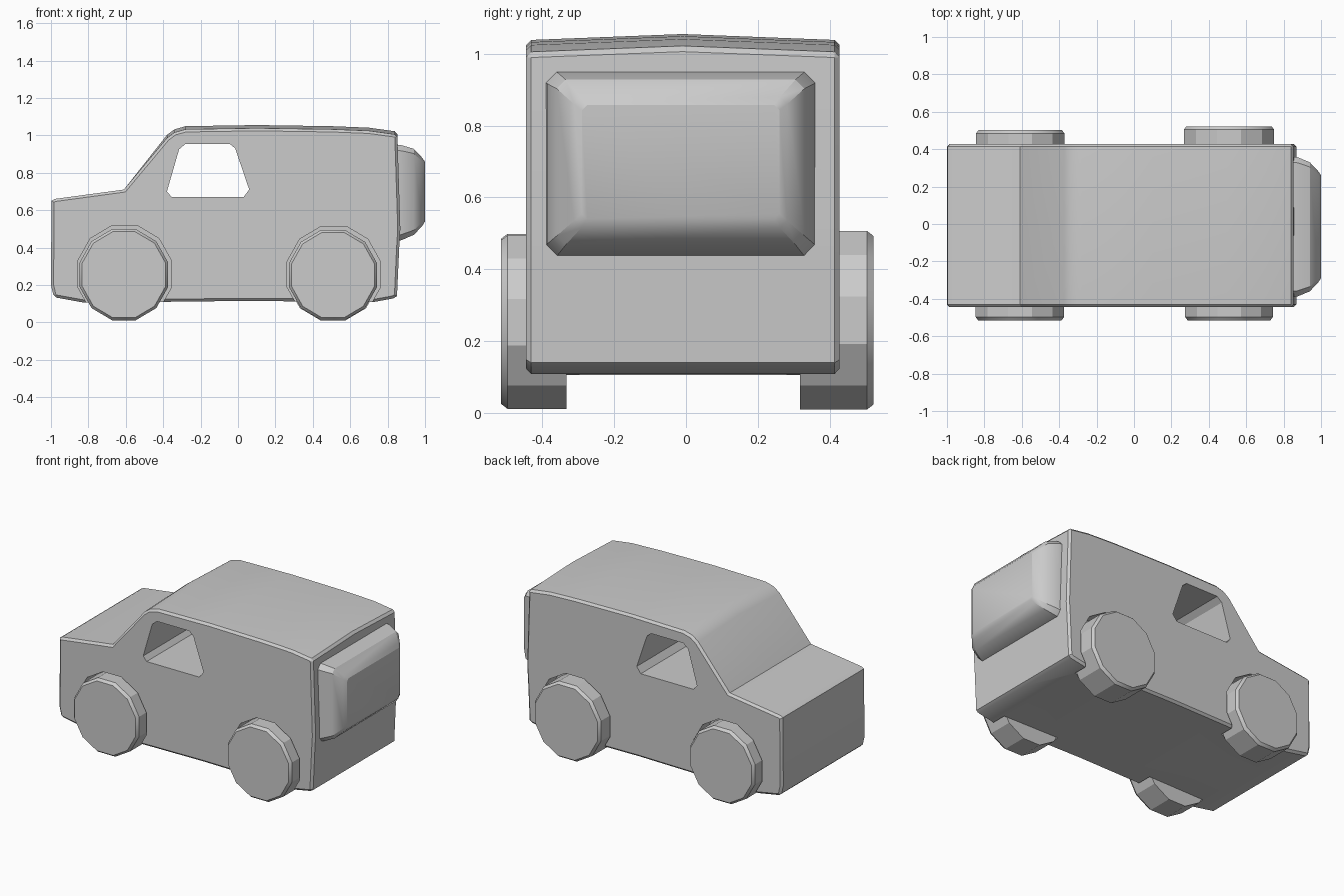
import bpy, bmesh
from math import sin, cos, pi, radians

if "Cube" in bpy.data.objects:
    bpy.data.objects.remove(bpy.data.objects["Cube"])


def loft(name, rings):
    """Closed solid skinned through rings of equal point count."""
    bm = bmesh.new()
    loops = [[bm.verts.new(p) for p in ring] for ring in rings]
    n = len(loops[0])
    for a, b in zip(loops, loops[1:]):
        for i in range(n):
            j = (i + 1) % n
            bm.faces.new((a[i], a[j], b[j], b[i]))
    bm.faces.new(loops[0])
    bm.faces.new(loops[-1])
    bmesh.ops.recalc_face_normals(bm, faces=bm.faces)
    mesh = bpy.data.meshes.new(name)
    bm.to_mesh(mesh)
    bm.free()
    obj = bpy.data.objects.new(name, mesh)
    bpy.context.collection.objects.link(obj)
    return obj


def section(profile, y):
    return [(x, y, z) for x, z in profile]


def disc(cx, cz, r, sides=12):
    """Polygon with a flat side at the bottom."""
    return [(cx + r * cos((i + 0.5) * 2 * pi / sides),
             cz + r * 1.03 * sin((i + 0.5) * 2 * pi / sides)) for i in range(sides)]


def activate(obj):
    bpy.ops.object.select_all(action='DESELECT')
    obj.select_set(True)
    bpy.context.view_layer.objects.active = obj


def smooth(obj):
    activate(obj)
    bpy.ops.object.shade_smooth_by_angle(angle=radians(28))


def cut(obj, cutter):
    mod = obj.modifiers.new("cut", 'BOOLEAN')
    mod.operation = 'DIFFERENCE'
    mod.solver = 'EXACT'
    mod.object = cutter
    activate(obj)
    bpy.ops.object.modifier_apply(modifier=mod.name)
    bpy.data.objects.remove(cutter)


# Body: side profile with a slightly crowned roof along the centre line
profile = [(-0.985, 0.135), (-1.0, 0.2), (-0.997, 0.65), (-0.98, 0.66), (-0.61, 0.71),
           (-0.38, 0.985), (-0.34, 1.015), (-0.28, 1.032), (0.1, 1.038), (0.5, 1.032),
           (0.7, 1.024), (0.852, 1.003), (0.868, 0.5), (0.862, 0.4), (0.85, 0.14),
           (0.83, 0.128), (0.72, 0.108), (0.05, 0.115), (-0.82, 0.105)]
crowned = [(x, z + (0.017 if z > 0.98 else 0)) for x, z in profile]
body = loft("car_body", [section(profile, -0.445), section(crowned, -0.01),
                         section(profile, 0.428)])
bevel = body.modifiers.new("edge", 'BEVEL')
bevel.width = 0.014
bevel.segments = 1
bevel.limit_method = 'ANGLE'
bevel.angle_limit = radians(60)
activate(body)
bpy.ops.object.modifier_apply(modifier=bevel.name)

# Window opening passing through both sides
window = [(-0.38, 0.70), (-0.315, 0.925), (-0.28, 0.955), (-0.045, 0.955),
          (-0.015, 0.93), (0.06, 0.71), (0.03, 0.67), (-0.355, 0.67)]
cut(body, loft("window_cutter", [section(window, -0.7), section(window, 0.7)]))

# Wheels with bevelled outer rims, each in a tight wheel arch
wheels = {"front_wheel_right": (-0.61, 0.255, 0.245, -0.335, -0.515),
          "rear_wheel_right": (0.508, 0.253, 0.243, -0.335, -0.515),
          "front_wheel_left": (-0.608, 0.262, 0.244, 0.32, 0.503),
          "rear_wheel_left": (0.508, 0.258, 0.250, 0.32, 0.522)}
for name, (x, z, r, inner, outer) in wheels.items():
    side = 1 if outer > 0 else -1
    arch = disc(x + 0.004, z + 0.004, r + 0.015)
    cut(body, loft("arch_cutter", [section(arch, inner), section(arch, 0.7 * side)]))
    wheel = loft(name, [section(disc(x, z, r), inner - 0.002 * side),
                        section(disc(x, z, r), outer - 0.018 * side),
                        section(disc(x, z, r - 0.014), outer)])
    smooth(wheel)
smooth(body)

# Raised rear panel with sloping sides and clipped corners


def panel_ring(x, hy, z0, z1, c):
    y = -0.015
    return [(x, y - hy, z0 + c), (x, y - hy + c, z0), (x, y + hy - c, z0), (x, y + hy, z0 + c),
            (x, y + hy, z1 - c), (x, y + hy - c, z1), (x, y - hy + c, z1), (x, y - hy, z1 - c)]


panel = loft("rear_panel", [panel_ring(0.85, 0.375, 0.435, 0.95, 0.03),
                            panel_ring(0.875, 0.372, 0.44, 0.947, 0.03),
                            panel_ring(0.94, 0.345, 0.468, 0.928, 0.025),
                            panel_ring(0.985, 0.297, 0.515, 0.88, 0.02),
                            panel_ring(1.0, 0.275, 0.54, 0.858, 0.015)])
smooth(panel)
